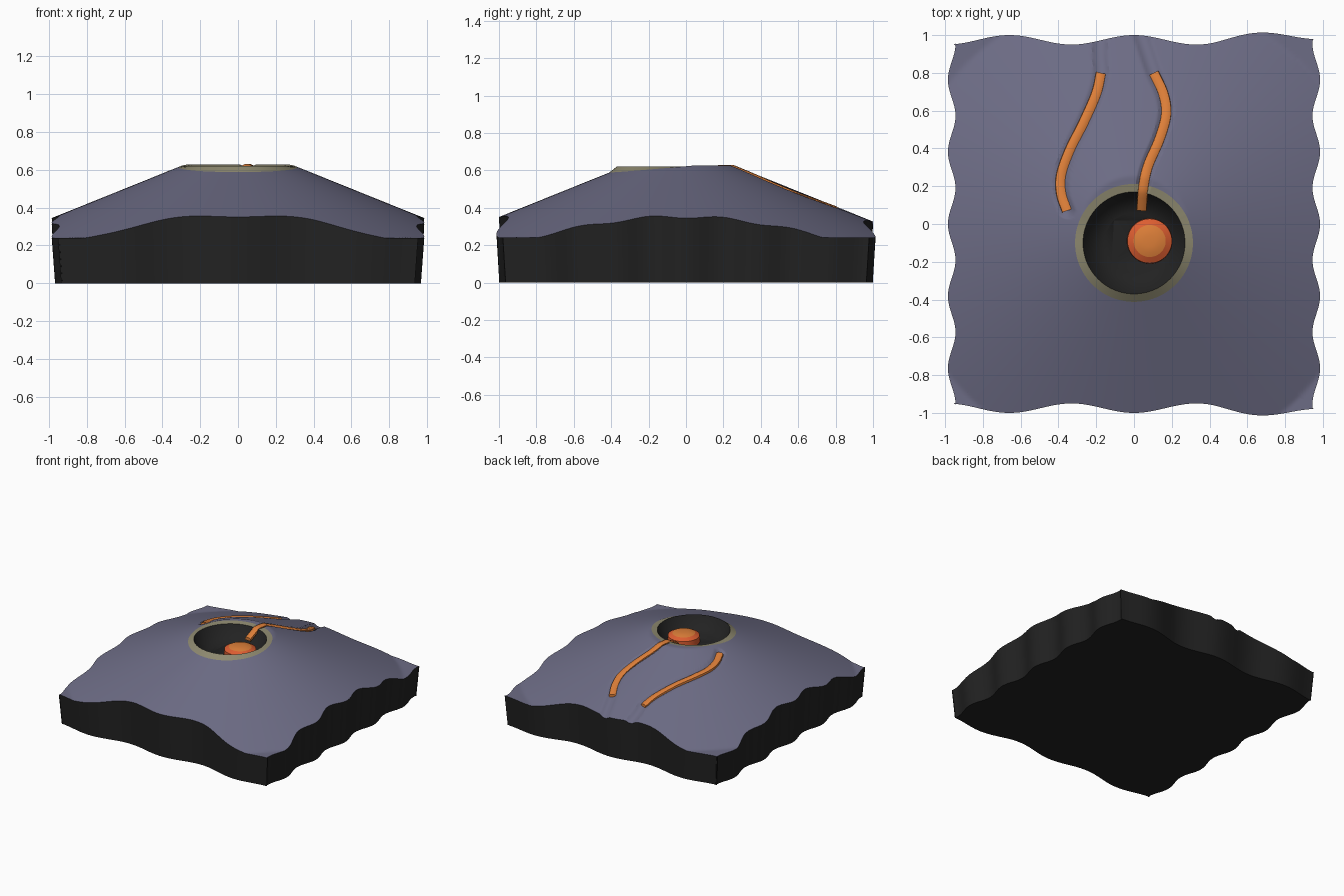
import bpy, math
from mathutils import Vector
from mathutils.geometry import intersect_point_line

if "Cube" in bpy.data.objects:
    bpy.data.objects.remove(bpy.data.objects["Cube"])


def colour(name, rgb):
    m = bpy.data.materials.new(name)
    m.diffuse_color = (*rgb, 1)
    m.use_nodes = True
    m.node_tree.nodes["Principled BSDF"].inputs["Base Color"].default_value = m.diffuse_color
    return m


ROCK = colour("purple_rock", (0.152, 0.150, 0.235))
BLACK = colour("black_rock", (0.016, 0.016, 0.016))
TAN = colour("tan_rim", (0.27, 0.25, 0.16))
ORANGE = colour("orange_lava", (0.72, 0.21, 0.04))
RED = colour("red_lava", (0.72, 0.11, 0.03))


def add(name, verts, faces, mat, angle=30):
    me = bpy.data.meshes.new(name)
    me.from_pydata(verts, [], faces)
    me.materials.append(mat)
    ob = bpy.data.objects.new(name, me)
    bpy.context.collection.objects.link(ob)
    bpy.ops.object.select_all(action='DESELECT')
    ob.select_set(True)
    bpy.context.view_layer.objects.active = ob
    bpy.ops.object.shade_smooth_by_angle(angle=math.radians(angle))
    return ob


def loft(name, rings, mat, cap=False, angle=30):
    """Skin closed rings, listed from outside/bottom inward; optional last cap."""
    n = len(rings[0])
    verts = [p for r in rings for p in r]
    faces = [(k * n + i, k * n + (i + 1) % n, (k + 1) * n + (i + 1) % n, (k + 1) * n + i)
             for k in range(len(rings) - 1) for i in range(n)]
    if cap:
        faces.append([(len(rings) - 1) * n + i for i in range(n)])
    return add(name, verts, faces, mat, angle)


def smooth_path(pts, steps=6):
    p = [Vector(q) for q in pts]
    p = [2 * p[0] - p[1]] + p + [2 * p[-1] - p[-2]]
    out = []
    for a, b, c, d in zip(p, p[1:], p[2:], p[3:]):
        for s in range(steps):
            t = s / steps
            out.append(0.5 * (2 * b + (c - a) * t + (2 * a - 5 * b + 4 * c - d) * t * t
                              + (3 * b - a - 3 * c + d) * t ** 3))
    return out + [p[-2]]


# lava stream routes, and the gullies that carry on to the back edge
LEFT = [(-.175, .80), (-.20, .69), (-.27, .53), (-.34, .39), (-.385, .26), (-.385, .16), (-.355, .07)]
RIGHT = [(.105, .80), (.155, .69), (.17, .58), (.135, .45), (.075, .31), (.05, .2), (.04, .07)]
GULLIES = [smooth_path([(-.18, 1.02), (-.18, .9)] + LEFT, 3),
           smooth_path([(.03, 1.02), (.07, .9)] + RIGHT, 3)]
CX, CY = 0, -.1          # crater centre


def cone(x, y):
    r = math.hypot(x, y + .03)
    return max(.24, min(.627, .627 - (r - .285) * .403))


def ground(x, y):
    z = cone(x, y)
    if y < .03 or abs(x) > .5:
        return z
    p, d = Vector((x, y)), 1
    for g in GULLIES:
        for a, b in zip(g, g[1:]):
            q, t = intersect_point_line(p, a, b)
            d = min(d, (p - a.lerp(b, max(0, min(1, t)))).length)
    return z - .018 * max(0, 1 - (d / .042) ** 2)


# wavy square outline, counter-clockwise
def wave_x(y):
    return .965 + .02 * math.cos(2 * math.pi * y / .38)


def wave_y(x):
    return .975 + .025 * math.cos(2 * math.pi * x / .66) + max(0, x - .4) * .05


N = 150
outline = []
for side in range(4):
    for i in range(N):
        s = -.965 + 1.93 * i / N
        outline.append([(s, -wave_y(s)), (wave_x(s), s * 1.005),
                        (-s, wave_y(-s)), (-wave_x(s), -s * 1.005)][side])
# ease the ends of each side into the corners
for k, (sx, sy) in enumerate([(-1, -1), (1, -1), (1, 1), (-1, 1)]):
    outline[k * N] = (sx * wave_x(.965), sy * wave_y(sx * .965))

angles = [math.atan2(y - CY, x - CX) for x, y in outline]


def crater_ring(r, z=None):
    pts = [(CX + r * math.cos(a), CY + r * math.sin(a)) for a in angles]
    return [(x, y, ground(x, y) if z is None else z) for x, y in pts]


# mountain slopes from the outline in to the crater rim
inner = crater_ring(.312)
STEPS = 64
slopes = []
for k in range(STEPS + 1):
    t = k / STEPS
    ring = []
    for (x, y), q in zip(outline, inner):
        px, py = x + (q[0] - x) * t, y + (q[1] - y) * t
        ring.append((px, py, ground(px, py)))
    slopes.append(ring)
loft("mountain_slopes", slopes, ROCK, angle=25)

# black base block with slightly tapered sides
bottom = [(x * .982, y * .985, 0) for x, y in outline]
loft("base_sides", [bottom, slopes[0]], BLACK)
add("base_bottom", bottom, [list(range(len(bottom)))[::-1]], BLACK)

# tan crater rim and black crater bowl
loft("crater_rim", [inner, crater_ring(.27, .62)], TAN, angle=50)
loft("crater_bowl", [crater_ring(.27, .62), crater_ring(.225, .545), crater_ring(.16, .51)], BLACK, True, 60)


# lava pool: red mound with an orange domed top
def pool_ring(r, z):
    return [(.083 + r * math.cos(i * math.tau / 48), -.09 + r * math.sin(i * math.tau / 48), z)
            for i in range(48)]


loft("lava_pool_edge", [pool_ring(.12, .505), pool_ring(.118, .56), pool_ring(.085, .578)], RED)
loft("lava_pool_top", [pool_ring(.085, .578), pool_ring(.06, .586), pool_ring(.03, .59)], ORANGE, True)


# lava streams: low rounded ribbons lying in the gullies
def stream_height(x, y):
    rc = math.hypot(x - CX, y - CY)
    return .624 - (.27 - rc) * .5 if rc < .27 else cone(x, y)


def stream(name, pts):
    path = smooth_path(pts)
    section = [(-.027, -.022), (-.025, -.004), (-.012, .003), (.012, .003), (.025, -.004), (.027, -.022)]
    rings = []
    for i, p in enumerate(path):
        d = (path[min(i + 1, len(path) - 1)] - path[max(i - 1, 0)]).normalized()
        side = Vector((-d.y, d.x))
        z = stream_height(p.x, p.y)
        ring = []
        for o, h in section:
            q = p + side * o
            ring.append((q.x, q.y, z + h))
        rings.append(ring[::-1])
    verts = [v for r in rings for v in r]
    m, last = len(section), len(rings) - 1
    faces = [(k * m + i, k * m + (i + 1) % m, (k + 1) * m + (i + 1) % m, (k + 1) * m + i)
             for k in range(last) for i in range(m)]
    faces += [list(range(m))[::-1], [last * m + i for i in range(m)]]
    ob = add(name, verts, faces, ORANGE, 40)
    bpy.ops.object.mode_set(mode='EDIT')
    bpy.ops.mesh.select_all(action='SELECT')
    bpy.ops.mesh.normals_make_consistent(inside=False)
    bpy.ops.object.mode_set(mode='OBJECT')


stream("left_lava_stream", LEFT)
stream("right_lava_stream", RIGHT)
